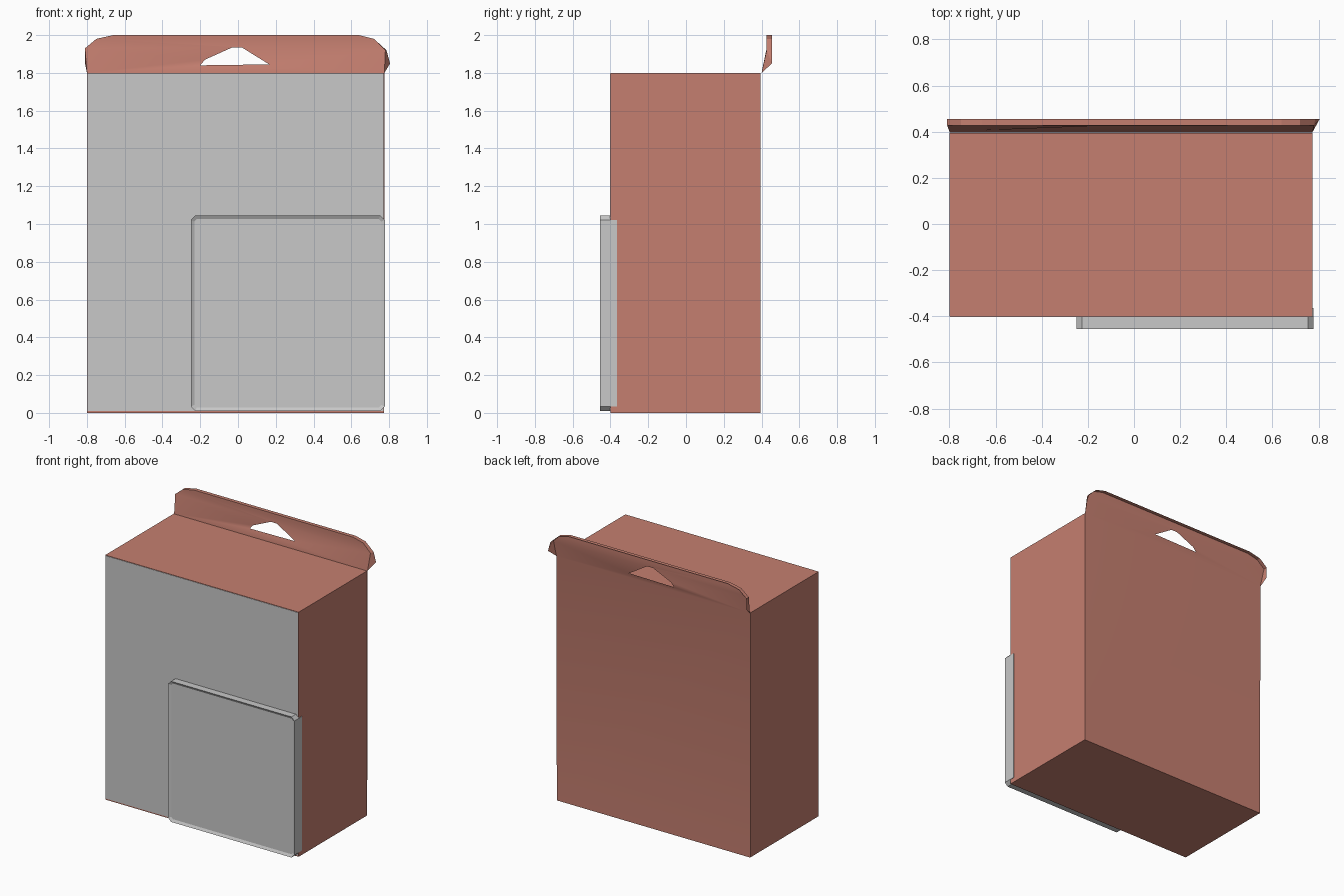
import bpy, bmesh
from mathutils import Vector
from mathutils.geometry import tessellate_polygon

if "Cube" in bpy.data.objects:
    bpy.data.objects.remove(bpy.data.objects["Cube"])


def material(name, rgb):
    m = bpy.data.materials.new(name)
    m.diffuse_color = (*rgb, 1)
    m.use_nodes = True
    m.node_tree.nodes["Principled BSDF"].inputs["Base Color"].default_value = m.diffuse_color
    return m


card = material("terracotta card", (0.558, 0.212, 0.162))
grey = material("light grey", (0.578, 0.578, 0.578))


def make(name, verts, faces, mat):
    me = bpy.data.meshes.new(name)
    me.from_pydata(verts, [], faces)
    me.materials.append(mat)
    ob = bpy.data.objects.new(name, me)
    bpy.context.collection.objects.link(ob)
    return ob


def box(name, lo, hi, mat):
    verts = [(x, y, z) for x in (lo[0], hi[0]) for y in (lo[1], hi[1]) for z in (lo[2], hi[2])]
    faces = [(0, 1, 3, 2), (4, 6, 7, 5), (0, 4, 5, 1), (2, 3, 7, 6), (0, 2, 6, 4), (1, 5, 7, 3)]
    return make(name, verts, faces, mat)


# Carton and its front sheet
box("carton", (-0.80, -0.40, 0), (0.774, 0.395, 1.80), card)
box("front_sheet", (-0.797, -0.403, 0.01), (0.77, -0.399, 1.797), grey)

# Back card: leans out towards the hanging flap, with a hanger hole
flap = [(0.78, 1.92), (0.72, 1.98), (0.64, 2.0), (-0.66, 2.0), (-0.75, 1.98), (-0.81, 1.93)]
corner_r, corner_l = (0.775, 0.40, 1.80), (-0.80, 0.40, 1.80)
front_edge = [(x, 0.427, z) for x, z in flap]
bottom = [(x, 0.397, 0) for x in (-0.80, -0.20, 0.165, 0.774)]
outer = bottom + [corner_r] + front_edge + [corner_l]
hole = [(x, 0.425, z) for x, z in
        [(-0.20, 1.84), (-0.175, 1.87), (-0.03, 1.935), (0.02, 1.935), (0.165, 1.845)]]
tris = tessellate_polygon([[Vector((x, z, 0)) for x, y, z in loop] for loop in (outer, hole)])
sheet = outer + hole
faces = []
for t in tris:
    a, b, c = (Vector(sheet[i]) for i in t)
    faces.append(tuple(t) if (b - a).cross(c - a).y > 0 else tuple(reversed(t)))
back = make("back_card", sheet, faces, card)
back.data.shade_smooth()

# Rim folded backwards around the flap
back_edge = [(x + (0.006 if i == 0 else 0), 0.455, z) for i, (x, z) in enumerate(flap)]
n = len(flap)
verts = front_edge + back_edge + [corner_r, (0.805, 0.455, 1.85), corner_l, (-0.81, 0.455, 1.85)]
faces = [(i, i + 1, n + i + 1, n + i) for i in range(n - 1)]
r = 2 * n
faces += [(r, 0, r + 1), (0, n, r + 1), (r + 2, r + 3, n - 1), (n - 1, r + 3, 2 * n - 1)]
make("flap_rim", verts, faces, card)

# Raised window: extruded square with cut corners and a slightly inset face
x0, x1, z0, z1, c = -0.25, 0.778, 0.01, 1.045, 0.024
ring = [(x0 + c, z0), (x1 - c, z0), (x1, z0 + c), (x1, z1 - c),
        (x1 - c, z1), (x0 + c, z1), (x0, z1 - c), (x0, z0 + c)]
verts = [(x, y, z) for y in (-0.455, -0.40) for x, z in ring]
faces = [tuple(range(8)), tuple(range(15, 7, -1))]
faces += [(i, i + 8, (i + 1) % 8 + 8, (i + 1) % 8) for i in range(8)]
window = make("raised_window", verts, faces, grey)
bm = bmesh.new()
bm.from_mesh(window.data)
bm.faces.ensure_lookup_table()
bmesh.ops.inset_region(bm, faces=[bm.faces[0]], thickness=0.02, depth=-0.01)
bm.to_mesh(window.data)
bm.free()

# Tab of the window that wraps onto the carton's side
box("window_side_tab", (0.772, -0.402, z0 + c), (x1, -0.365, z1 - c), grey)
